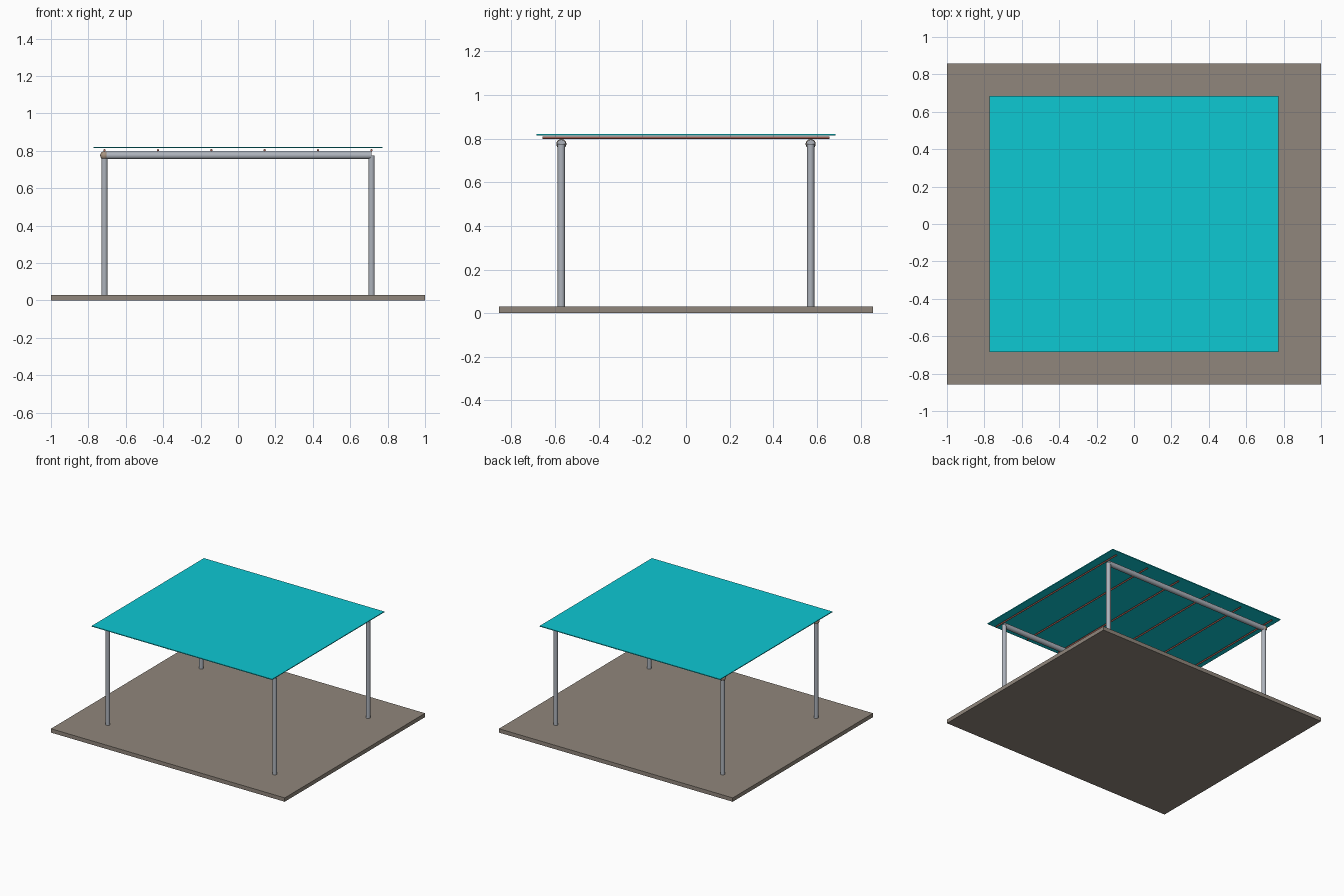
import bpy
from mathutils import Vector

cube = bpy.data.objects.get("Cube")
if cube:
    bpy.data.objects.remove(cube, do_unlink=True)


def material(name, colour):
    mat = bpy.data.materials.new(name)
    mat.use_nodes = True
    mat.diffuse_color = (*colour, 1)
    mat.node_tree.nodes["Principled BSDF"].inputs["Base Color"].default_value = (*colour, 1)
    return mat


STONE = material("warm grey stone", (0.28, 0.24, 0.2))
STEEL = material("pale steel", (0.42, 0.45, 0.5))
TAN = material("tan joint", (0.4, 0.3, 0.22))
RUST = material("rust red", (0.5, 0.16, 0.12))
TURQUOISE = material("turquoise sheet", (0.004, 0.58, 0.65))


def finish(name, mat, smooth=False):
    obj = bpy.context.object
    obj.name = name
    obj.data.materials.append(mat)
    if smooth:
        bpy.ops.object.shade_smooth_by_angle()
    return obj


def box(name, size, z, mat):
    bpy.ops.mesh.primitive_cube_add(size=1, location=(0, 0, z))
    bpy.context.object.scale = size
    bpy.ops.object.transform_apply(location=False, rotation=False, scale=True)
    return finish(name, mat)


def rod(name, start, end, radius, mat, sides=24):
    a, b = Vector(start), Vector(end)
    bpy.ops.mesh.primitive_cylinder_add(vertices=sides, radius=radius, depth=(b - a).length,
                                        location=(a + b) / 2)
    obj = bpy.context.object
    obj.rotation_euler = (b - a).to_track_quat("Z", "Y").to_euler()
    return finish(name, mat, True)


POST_X, POST_Y, BEAM_Z = 0.714, 0.571, 0.775

# Ground slab and roof sheet
box("base_slab", (2, 1.714, 0.03), 0.015, STONE)
box("roof_sheet", (1.543, 1.371, 0.006), 0.818, TURQUOISE)

# Posts, beams and end joints, front and back
for row, y in (("front", -POST_Y), ("back", POST_Y)):
    for side, x in (("right", -POST_X), ("left", POST_X)):
        rod(f"{row}_{side}_post", (x, y, 0.03), (x, y, BEAM_Z), 0.017, STEEL)
    rod(f"{row}_beam", (-POST_X, y, BEAM_Z), (POST_X, y, BEAM_Z), 0.02, STEEL)
    bpy.ops.mesh.primitive_uv_sphere_add(segments=24, ring_count=12, radius=0.023,
                                         location=(-POST_X, y, BEAM_Z))
    finish(f"{row}_beam_joint", TAN, True)

# Thin purlins under the roof
for i in range(6):
    x = -POST_X + i * POST_X * 2 / 5
    rod(f"purlin_{i + 1}", (x, -0.657, 0.803), (x, 0.657, 0.803), 0.006, RUST, 12)
